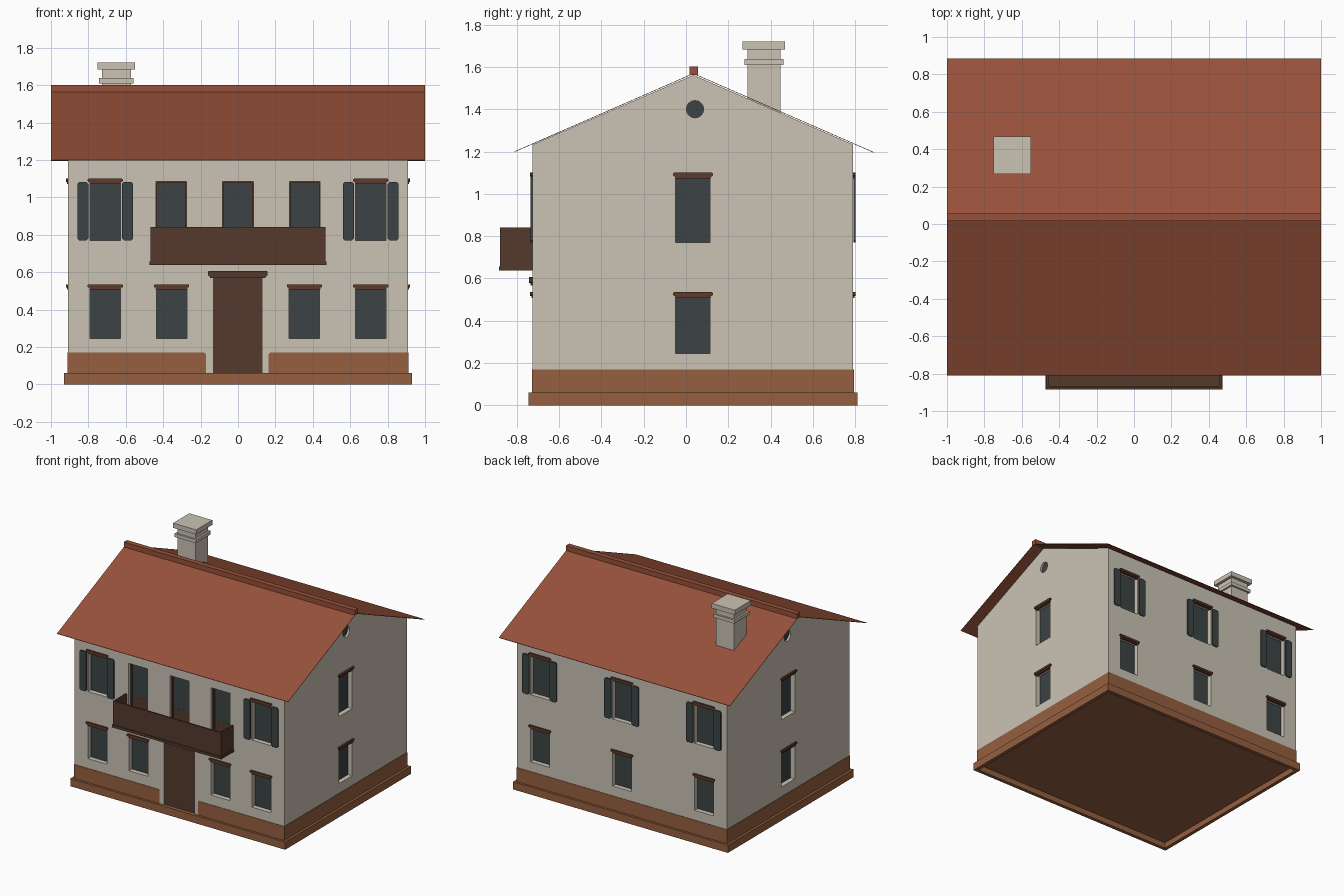
import bpy, bmesh, math
from mathutils import Vector

if "Cube" in bpy.data.objects:
    bpy.data.objects.remove(bpy.data.objects["Cube"])


def material(name, rgb):
    m = bpy.data.materials.new(name)
    m.diffuse_color = (*rgb, 1)
    m.use_nodes = True
    m.node_tree.nodes["Principled BSDF"].inputs["Base Color"].default_value = m.diffuse_color
    return m


PLASTER = material("plaster", (0.60, 0.55, 0.46))
TILE = material("roof_tile", (0.31, 0.082, 0.042))
STONE = material("brown_base", (0.30, 0.115, 0.050))
WOOD = material("dark_wood", (0.089, 0.042, 0.026))
TRIM = material("red_brown_trim", (0.12, 0.042, 0.025))
SLATE = material("slate_glass", (0.045, 0.056, 0.058))

# House extents
HX, Y0, Y1, YR = 0.908, -0.725, 0.79, 0.035
YC = (Y0 + Y1) / 2
RIDGE, SLOPE = 1.567, 0.437
DEPTH = 0.04

# Each wall: origin, direction along the wall, outward direction
WALLS = {
    "front": (Vector((0, Y0, 0)), Vector((1, 0, 0)), Vector((0, -1, 0))),
    "back": (Vector((0, Y1, 0)), Vector((1, 0, 0)), Vector((0, 1, 0))),
    "right": (Vector((HX, YC, 0)), Vector((0, 1, 0)), Vector((1, 0, 0))),
    "left": (Vector((-HX, YC, 0)), Vector((0, 1, 0)), Vector((-1, 0, 0))),
}
parts = {}


def prism(name, mat, loop, offset):
    """Extrude a 3D outline by an offset and add it to a named part."""
    bm = parts.setdefault(name, (bmesh.new(), mat))[0]
    a = [bm.verts.new(p) for p in loop]
    b = [bm.verts.new(p + offset) for p in loop]
    bm.faces.new(a)
    bm.faces.new(b[::-1])
    for i in range(len(a)):
        j = (i + 1) % len(a)
        bm.faces.new((a[i], b[i], b[j], a[j]))


def box(name, mat, x0, x1, y0, y1, z0, z1):
    loop = [Vector(p) for p in ((x0, y0, z0), (x1, y0, z0), (x1, y1, z0), (x0, y1, z0))]
    prism(name, mat, loop, Vector((0, 0, z1 - z0)))


def on_wall(name, mat, wall, outline, d0, d1):
    o, u, n = WALLS[wall]
    loop = [o + u * a + n * d0 + Vector((0, 0, z)) for a, z in outline]
    prism(name, mat, loop, n * (d1 - d0))


def panel(name, mat, wall, u0, u1, z0, z1, d0, d1, c=0.0):
    """Rectangle on a wall, with optionally clipped corners."""
    if c:
        pts = [(u0 + c, z0), (u1 - c, z0), (u1, z0 + c), (u1, z1 - c),
               (u1 - c, z1), (u0 + c, z1), (u0, z1 - c), (u0, z0 + c)]
    else:
        pts = [(u0, z0), (u1, z0), (u1, z1), (u0, z1)]
    on_wall(name, mat, wall, pts, d0, d1)


def window(wall, u, upper=False, shutters=False):
    z0, z1, w = (0.77, 1.078, 0.082) if upper else (0.245, 0.513, 0.082)
    panel("opening_cutter", PLASTER, wall, u - w, u + w, z0, z1, -DEPTH, 0.03)
    panel("window_glass", SLATE, wall, u - w, u + w, z0, z1, -DEPTH - 0.003, -DEPTH + 0.004)
    # Two-step lintel
    panel("lintel", TRIM, wall, u - 0.085, u + 0.085, z1 - 0.006, z1 + 0.008, -0.01, 0.006)
    panel("lintel", TRIM, wall, u - 0.094, u + 0.094, z1 + 0.005, z1 + 0.022, -0.01, 0.012, 0.004)
    if shutters:
        for s in (-1, 1):
            a, b = sorted((u + s * 0.09, u + s * 0.149))
            panel("shutter", SLATE, wall, a, b, z0, z1 + 0.004, 0.001, 0.01, 0.01)


# Windows on all four walls
for u in (-0.71, 0.71):
    window("front", u)
    window("front", u, True, True)
for u in (-0.355, 0.355):
    window("front", u)
for u in (-0.71, 0, 0.71):
    window("back", u)
    window("back", u, True, True)
for side in ("left", "right"):
    window(side, 0)
    window(side, 0, True)
    # Round attic window
    ring = [(0.01 + 0.041 * math.cos(i * math.pi / 8), 1.40 + 0.041 * math.sin(i * math.pi / 8))
            for i in range(16)]
    on_wall("opening_cutter", PLASTER, side, ring, -0.02, 0.03)
    on_wall("attic_glass", SLATE, side, ring, -0.023, -0.016)

# Balcony doors: glass above, wooden panel below, thin frame
for u in (-0.357, 0, 0.357):
    w, z0, z1 = 0.082, 0.655, 1.085
    panel("opening_cutter", PLASTER, "front", u - w, u + w, z0, z1, -DEPTH, 0.03)
    panel("balcony_door_glass", SLATE, "front", u - w, u + w, 0.82, z1, -DEPTH - 0.003, -DEPTH + 0.004)
    panel("balcony_door_panel", WOOD, "front", u - w, u + w, z0, 0.82, -DEPTH - 0.003, -DEPTH + 0.005)
    for a in (u - w, u + w - 0.007):
        panel("balcony_door_frame", TRIM, "front", a, a + 0.007, z0, z1, -DEPTH, -0.02)
    panel("balcony_door_frame", TRIM, "front", u - w, u + w, z1 - 0.009, z1, -DEPTH, -0.02)

# Balcony: floor slab and three parapet boards
box("balcony_floor", WOOD, -0.473, 0.473, -0.885, Y0 + 0.005, 0.637, 0.657)
box("balcony_parapet", WOOD, -0.467, 0.467, -0.878, -0.866, 0.657, 0.842)
for s in (-1, 1):
    a, b = sorted((s * 0.467, s * 0.455))
    box("balcony_parapet", WOOD, a, b, -0.866, Y0 + 0.005, 0.657, 0.842)

# Entrance door and its lintel
panel("opening_cutter", PLASTER, "front", -0.133, 0.13, 0.06, 0.58, -0.015, 0.03)
panel("front_door", WOOD, "front", -0.133, 0.13, 0.058, 0.58, -0.02, -0.008)
panel("front_door_lintel", WOOD, "front", -0.15, 0.147, 0.568, 0.585, -0.01, 0.01)
panel("front_door_lintel", WOOD, "front", -0.161, 0.158, 0.578, 0.607, -0.01, 0.016, 0.006)

# Base course around the wall, open at the entrance
T = 0.003
for side, half in (("back", HX), ("left", (Y1 - Y0) / 2), ("right", (Y1 - Y0) / 2)):
    panel("base_course", STONE, side, -half - T, half + T, 0.055, 0.17, -0.002, T)
for s, inner in ((-1, 0.17), (1, 0.163)):
    outline = [(s * (HX + T), 0.055), (s * inner, 0.055), (s * inner, 0.16),
               (s * (inner + 0.01), 0.17), (s * (HX + T), 0.17)]
    on_wall("base_course", STONE, "front", outline, -0.002, T)

# Plinth ring with a recessed underside
PX, PA, PB, PW = 0.93, -0.745, 0.81, 0.028
box("plinth", STONE, -PX, PX, PA, PA + PW, 0, 0.06)
box("plinth", STONE, -PX, PX, PB - PW, PB, 0, 0.06)
for s in (-1, 1):
    a, b = sorted((s * PX, s * (PX - PW)))
    box("plinth", STONE, a, b, PA + PW, PB - PW, 0, 0.06)
box("underside", STONE, -PX + PW, PX - PW, PA + PW, PB - PW, 0.045, 0.056)

# Gabled house body
gable = [(Y0, 0.05), (Y1, 0.05), (Y1, 1.233), (YR, RIDGE - 0.005), (Y0, 1.233)]
prism("house_body", PLASTER, [Vector((-HX, y, z)) for y, z in gable], Vector((2 * HX, 0, 0)))

# Thin roof slopes and ridge cap
for y in (-0.81, 0.886):
    z = RIDGE - SLOPE * abs(y - YR)
    edge = [Vector((-1, YR, RIDGE)), Vector((1, YR, RIDGE)), Vector((1, y, z)), Vector((-1, y, z))]
    prism("roof_slope", TILE, edge, Vector((0, 0, 0.003)))
box("ridge_cap", TILE, -1, 1, 0.016, 0.056, 1.562, 1.601)

# Chimney stack, collar and cap
CX, CY = -0.65, 0.368
for name, r, z0, z1 in (("chimney_stack", 0.078, 1.36, 1.69),
                        ("chimney_collar", 0.092, 1.61, 1.637),
                        ("chimney_cap", 0.1, 1.683, 1.72)):
    box(name, PLASTER, CX - r, CX + r, CY - r, CY + r, z0, z1)

# Turn the collected parts into objects
objects = {}
for name, (bm, mat) in parts.items():
    bmesh.ops.recalc_face_normals(bm, faces=bm.faces[:])
    mesh = bpy.data.meshes.new(name)
    bm.to_mesh(mesh)
    bm.free()
    mesh.materials.append(mat)
    objects[name] = bpy.data.objects.new(name, mesh)
    bpy.context.collection.objects.link(objects[name])

# Cut the openings into the walls
body, cutter = objects["house_body"], objects["opening_cutter"]
cutter.hide_render = True
mod = body.modifiers.new("openings", "BOOLEAN")
mod.operation, mod.solver, mod.object = "DIFFERENCE", "EXACT", cutter
bpy.context.view_layer.objects.active = body
bpy.ops.object.modifier_apply(modifier=mod.name)
bpy.data.objects.remove(cutter)
